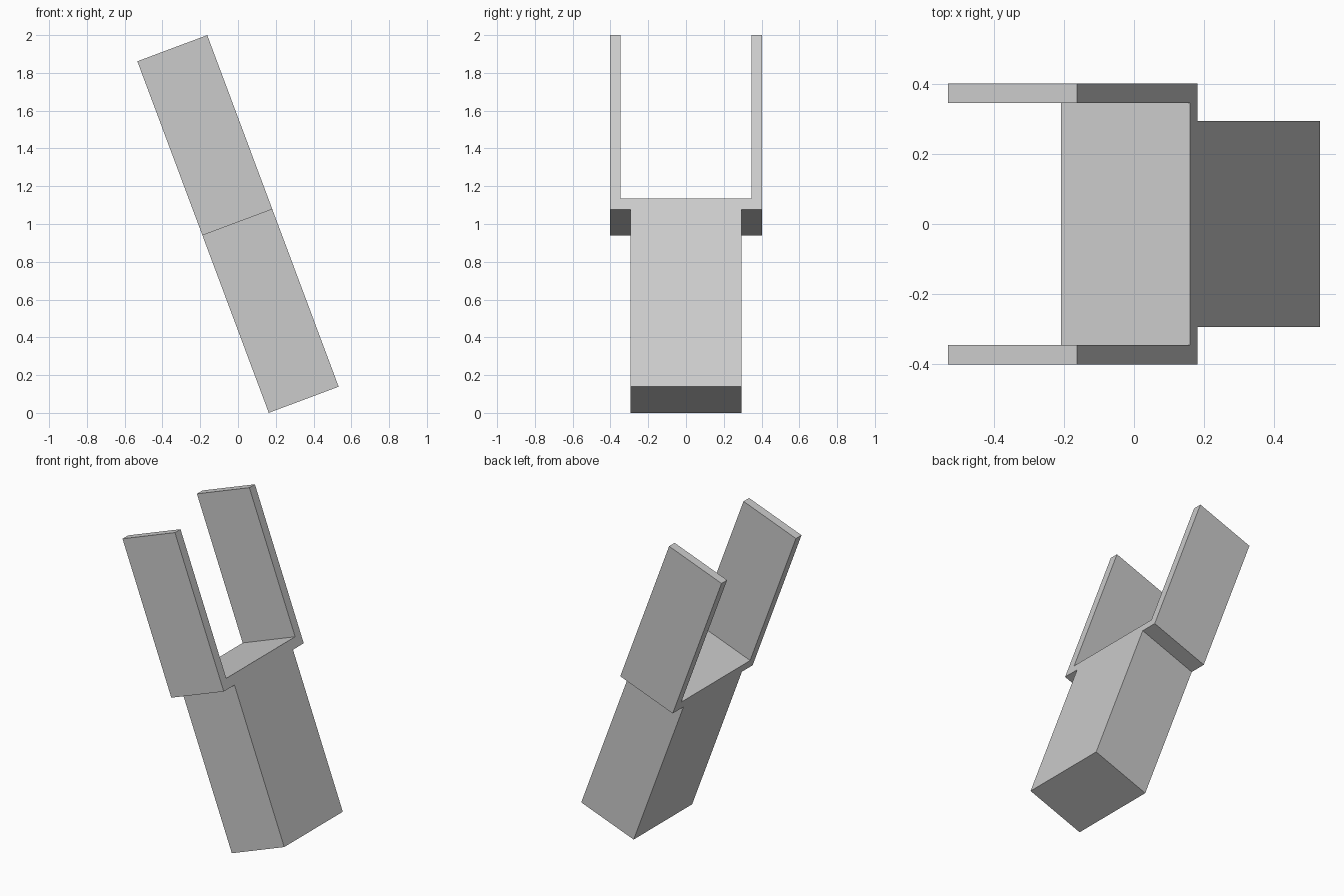
import bpy
import bmesh
from math import radians
from mathutils import Matrix, Vector

cube = bpy.data.objects.get("Cube")
if cube:
    bpy.data.objects.remove(cube, do_unlink=True)

LENGTH, DEPTH, TILT = 1.987, 0.395, radians(20.5)

grey = bpy.data.materials.new("plain grey")
grey.use_nodes = True
grey.diffuse_color = (0.6, 0.6, 0.6, 1)
grey.node_tree.nodes["Principled BSDF"].inputs["Base Color"].default_value = grey.diffuse_color

# Half outline (half width, distance along the shaft): block, shoulder, prong, slot floor
half = [(0.295, 0), (0.295, 1.003), (0.403, 1.003), (0.403, LENGTH),
        (0.347, LENGTH), (0.347, 1.064)]
outline = half + [(-y, s) for y, s in reversed(half)]

# Extrude the mirrored outline through its depth
bm = bmesh.new()
verts = [bm.verts.new((-DEPTH / 2, y, s - LENGTH / 2)) for y, s in outline]
face = bm.faces.new(verts)
extruded = bmesh.ops.extrude_face_region(bm, geom=[face])
moved = [v for v in extruded["geom"] if isinstance(v, bmesh.types.BMVert)]
bmesh.ops.translate(bm, vec=Vector((DEPTH, 0, 0)), verts=moved)
bmesh.ops.recalc_face_normals(bm, faces=bm.faces)

# Lean the fork sideways, raised to rest on the ground
bm.transform(Matrix.Translation((0, 0, 1)) @ Matrix.Rotation(-TILT, 4, "Y"))

mesh = bpy.data.meshes.new("forked_block")
bm.to_mesh(mesh)
bm.free()
mesh.materials.append(grey)
bpy.context.collection.objects.link(bpy.data.objects.new("forked_block", mesh))
